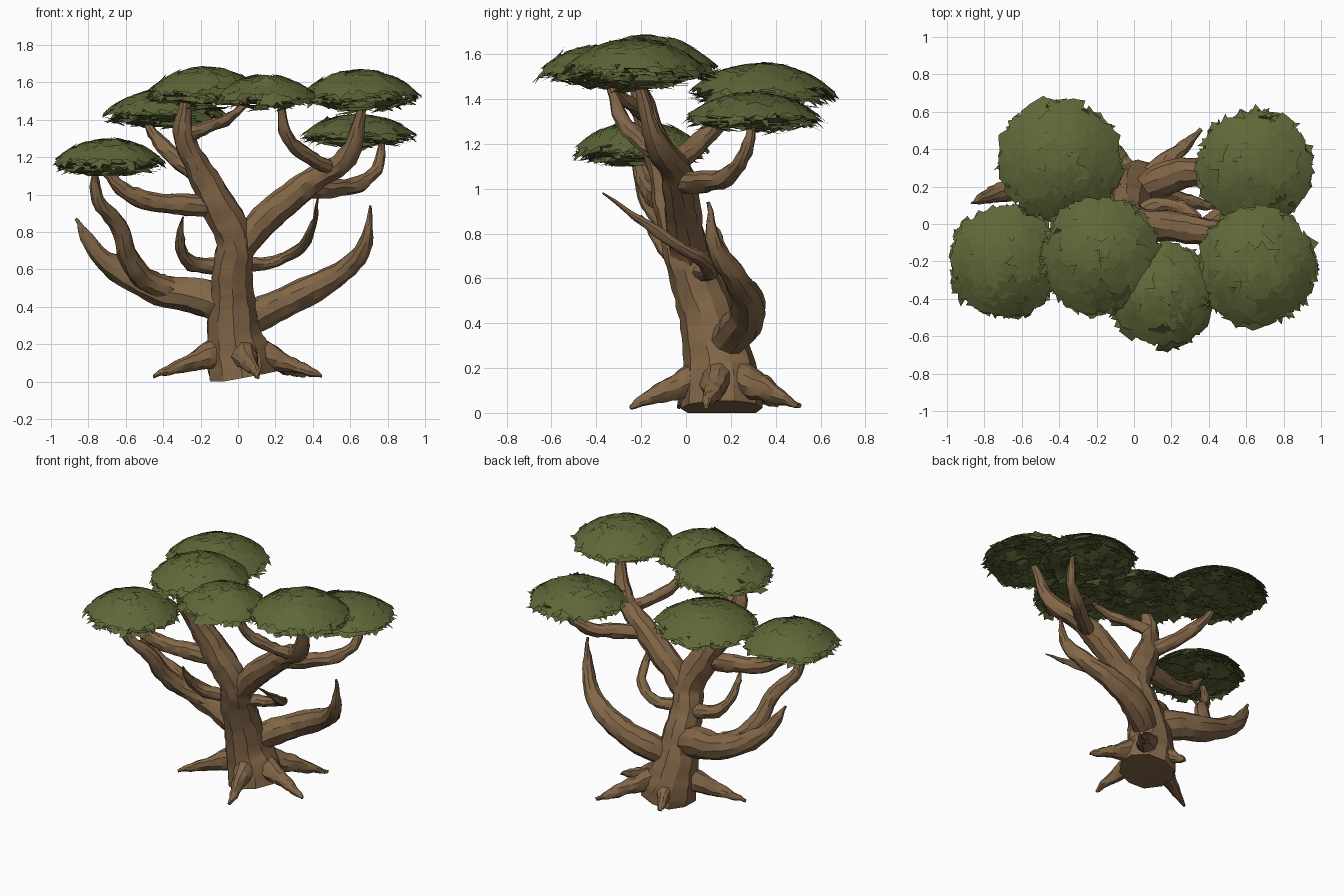
import bpy, bmesh, math, random
from mathutils import Vector, noise

if "Cube" in bpy.data.objects:
    bpy.data.objects.remove(bpy.data.objects["Cube"])

random.seed(7)

def material(name, col):
    m = bpy.data.materials.new(name)
    m.diffuse_color = (*col, 1)
    m.use_nodes = True
    m.node_tree.nodes["Principled BSDF"].inputs["Base Color"].default_value = m.diffuse_color
    return m

bark = material("bark", (0.225, 0.135, 0.065))
leaf = material("leaf", (0.115, 0.135, 0.040))

def limb(name, pts):
    """Tapered tube through points (x, y, z, radius), roughened like bark."""
    cu = bpy.data.curves.new(name + "_path", 'CURVE')
    cu.dimensions = '3D'
    cu.bevel_depth = 1.0
    cu.bevel_resolution = 3
    cu.resolution_u = 5
    cu.use_fill_caps = True
    sp = cu.splines.new('BEZIER')
    sp.bezier_points.add(len(pts) - 1)
    for bp, (x, y, z, r) in zip(sp.bezier_points, pts):
        bp.co = (x, y, z)
        bp.radius = r
        bp.handle_left_type = bp.handle_right_type = 'AUTO'
    tmp = bpy.data.objects.new(name + "_tmp", cu)
    bpy.context.collection.objects.link(tmp)
    dg = bpy.context.evaluated_depsgraph_get()
    me = bpy.data.meshes.new_from_object(tmp.evaluated_get(dg))
    bpy.data.objects.remove(tmp)
    for v in me.vertices:
        v.co += noise.noise_vector(v.co * 9) * 0.010 + noise.noise_vector(v.co * 25) * 0.008
        v.co.z = max(v.co.z, 0.0)
    me.materials.clear()
    me.materials.append(bark)
    ob = bpy.data.objects.new(name, me)
    bpy.context.collection.objects.link(ob)
    bpy.context.view_layer.objects.active = ob
    ob.select_set(True)
    bpy.ops.object.shade_smooth_by_angle(angle=math.radians(28))
    ob.select_set(False)

# Trunk leaning forward, continuing into the left main limb
limb("trunk", [(.03, .16, .02, .185), (.01, .16, .12, .18), (-.02, .14, .25, .15),
               (-.03, .09, .45, .125), (-.03, .03, .62, .11), (-.02, -.01, .76, .10),
               (-.10, -.05, .93, .098), (-.20, -.10, 1.12, .078),
               (-.29, -.18, 1.33, .055), (-.27, -.22, 1.52, .03)])

# Right main limb and its side limbs
limb("right_main_limb", [(-.02, .02, .66, .08), (.07, 0, .79, .085), (.25, -.02, .96, .082),
                         (.42, -.05, 1.09, .07), (.58, -.13, 1.20, .055), (.67, -.22, 1.50, .02)])
limb("right_back_limb", [(.36, -.03, 1.03, .05), (.48, .06, 1.03, .05), (.62, .17, 1.05, .045),
                         (.74, .25, 1.13, .035), (.77, .30, 1.30, .018)])
limb("right_inner_limb", [(.50, -.10, 1.14, .04), (.38, -.19, 1.20, .038),
                          (.27, -.28, 1.30, .034), (.23, -.35, 1.49, .018)])

# Side limbs of the left main limb
limb("left_outer_limb", [(-.10, -.05, .93, .06), (-.27, -.09, .95, .06), (-.45, -.13, .96, .052),
                         (-.62, -.18, 1.03, .04), (-.72, -.20, 1.14, .02)])
limb("left_back_limb", [(-.19, -.09, 1.10, .055), (-.30, .02, 1.17, .05),
                        (-.42, .13, 1.28, .042), (-.50, .22, 1.42, .02)])
limb("centre_limb", [(-.28, -.17, 1.32, .04), (-.16, -.22, 1.36, .036),
                     (-.05, -.29, 1.41, .03), (.05, -.35, 1.49, .016)])

# Low sweeping limbs
limb("low_left_limb", [(-.02, .10, .38, .09), (-.20, .15, .45, .10), (-.42, .19, .49, .085),
                       (-.65, .18, .60, .062), (-.80, .14, .75, .038), (-.86, .11, .87, .007)])
limb("low_left_riser", [(-.32, .17, .48, .065), (-.48, .12, .54, .065), (-.58, .02, .65, .055),
                        (-.64, -.09, .84, .047), (-.75, -.18, .97, .035), (-.77, -.23, 1.14, .015)])
limb("low_right_limb", [(-.03, .11, .28, .07), (.14, .23, .37, .09), (.36, .28, .48, .078),
                        (.56, .23, .59, .058), (.68, .13, .74, .04), (.71, .10, .94, .007)])

# Small curled shoots
limb("left_shoot", [(-.05, .05, .62, .05), (-.18, .04, .62, .045), (-.28, -.03, .66, .036),
                    (-.31, -.12, .76, .026), (-.29, -.20, .88, .006)])
limb("right_shoot", [(.0, .05, .62, .05), (.17, .11, .64, .036), (.30, .06, .69, .033),
                     (.39, -.12, .80, .024), (.43, -.37, .98, .005)])

# Roots
for i, (x, y) in enumerate([(-.45, -.03), (.11, -.25), (.45, .09), (.36, .51), (-.08, .42)]):
    c, t = Vector((0, .16)), Vector((x, y))
    path = []
    for f, z, r in [(.1, .17, .085), (.35, .135, .072), (.6, .095, .045), (.82, .06, .028), (1, .03, .010)]:
        p = c.lerp(t, f)
        path.append((p.x, p.y, z, r))
    limb(f"root_{i + 1}", path)

def canopy(name, cx, cy, rim, rad, up, down):
    """Lens of overlapping ragged leaf patches: domed top, drooping rim, loose underside."""
    bm = bmesh.new()

    def patch(dist, ang, size, height, lift, spiky):
        px, py = dist * math.cos(ang), dist * math.sin(ang)
        lim = random.uniform(.88, 1.02)
        def surf(x, y):
            r = math.hypot(x, y)
            top = lim * random.uniform(.92, 1.07)
            if r > top:
                x, y, r = x * top / r, y * top / r, top
            z = rim + height * (1 - r ** 2.3) + lift * (r - dist)
            return bm.verts.new((cx + x * rad, cy + y * rad, z))
        mid = surf(px, py)
        n = 12
        ring = []
        for k in range(n):
            a = 2 * math.pi * k / n + random.uniform(-.15, .15)
            s = size * (random.uniform(.95, 1.3) if k % 2 else random.uniform(.9 - spiky, .9))
            ring.append(surf(px + s * math.cos(a), py + s * math.sin(a)))
        for k in range(n):
            bm.faces.new((mid, ring[k], ring[(k + 1) % n]))

    golden = math.pi * (3 - math.sqrt(5))
    rnd = random.uniform
    for i in range(70):      # top shell
        patch(.9 * math.sqrt((i + .5) / 70), i * golden, rnd(.2, .28), up * rnd(.9, 1), rnd(-.04, .03), .3)
    for i in range(80):      # drooping rim layers
        patch(rnd(.55, .9), i * golden, rnd(.16, .27), rnd(-down, up * .75), rnd(-.24, -.02), .45)
    for i in range(40):      # underside
        patch(.85 * math.sqrt((i + .5) / 40), i * golden + 1, rnd(.18, .27),
              -down * rnd(.2, 1.0), rnd(-.15, .1), .45)
    me = bpy.data.meshes.new(name)
    bm.to_mesh(me)
    bm.free()
    for p in me.polygons:
        p.use_smooth = True
    me.materials.append(leaf)
    bpy.context.collection.objects.link(bpy.data.objects.new(name, me))

# Leaf canopies: centre x, y, rim height, radius, rise, depth
canopy("canopy_left_low", -.69, -.205, 1.165, .315, .135, .07)
canopy("canopy_left_back", -.395, .335, 1.42, .345, .14, .07)
canopy("canopy_centre", -.175, -.175, 1.53, .335, .155, .08)
canopy("canopy_front", .15, -.38, 1.515, .29, .125, .06)
canopy("canopy_right_front", .655, -.23, 1.52, .335, .15, .08)
canopy("canopy_right_back", .645, .30, 1.31, .32, .12, .06)
